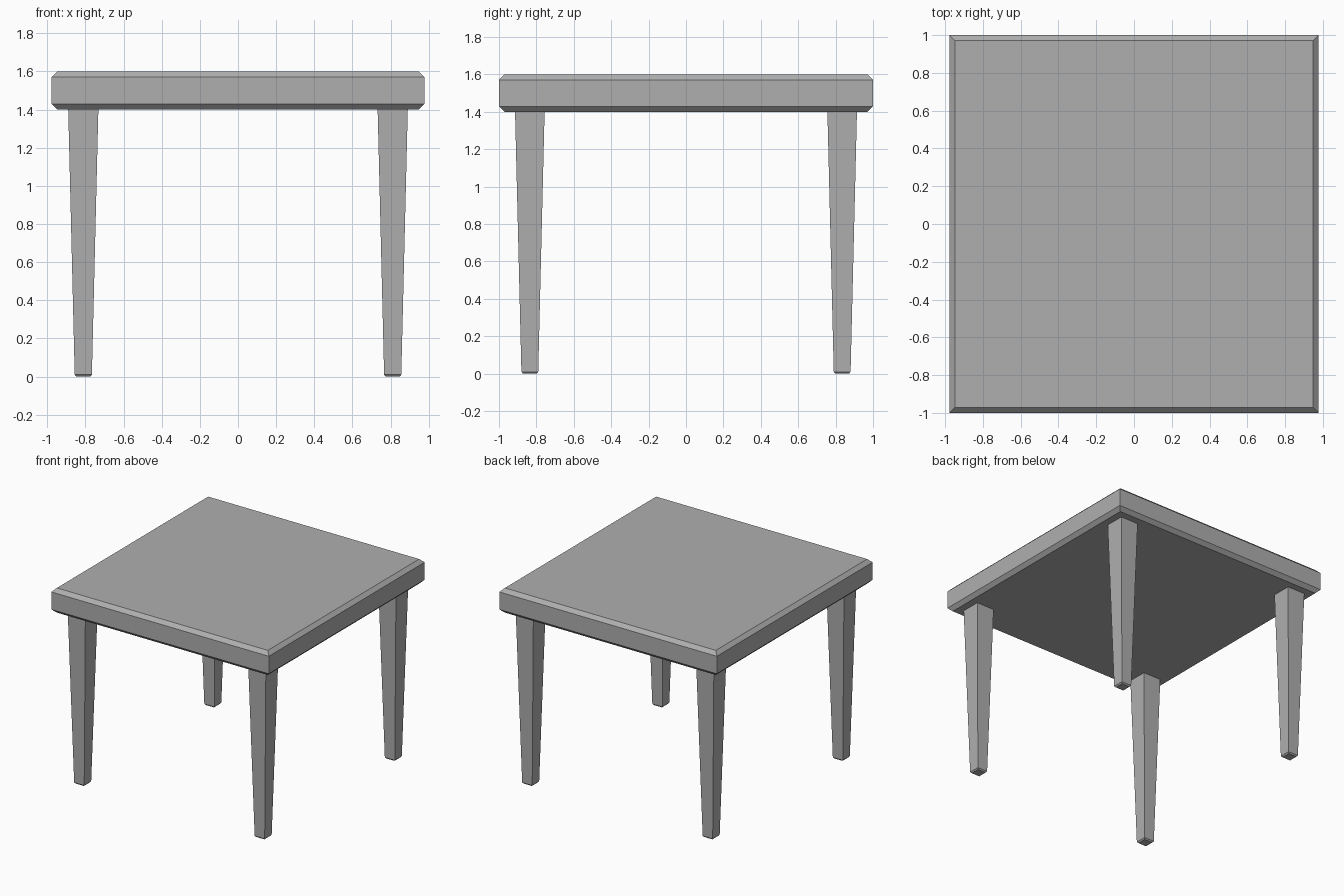
import bpy

if "Cube" in bpy.data.objects:
    bpy.data.objects.remove(bpy.data.objects["Cube"])

HALF_X, HALF_Y = 0.977, 1.0
TOP_Z, UNDER_Z, CHAMFER = 1.6, 1.40, 0.029

grey = bpy.data.materials.new("dark_grey")
grey.diffuse_color = (0.43, 0.43, 0.43, 1)
grey.use_nodes = True
grey.node_tree.nodes["Principled BSDF"].inputs["Base Color"].default_value = grey.diffuse_color


def square_loft(name, cx, cy, rings):
    """Stack rectangular rings (half_x, half_y, z) into a closed solid."""
    verts, faces = [], []
    for hx, hy, z in rings:
        verts += [(cx + sx * hx, cy + sy * hy, z)
                  for sx, sy in ((-1, -1), (1, -1), (1, 1), (-1, 1))]
    for r in range(len(rings) - 1):
        a, b = 4 * r, 4 * r + 4
        for i in range(4):
            j = (i + 1) % 4
            faces.append((a + i, a + j, b + j, b + i))
    faces.append((3, 2, 1, 0))
    n = len(verts)
    faces.append((n - 4, n - 3, n - 2, n - 1))
    mesh = bpy.data.meshes.new(name)
    mesh.from_pydata(verts, [], faces)
    mesh.materials.append(grey)
    obj = bpy.data.objects.new(name, mesh)
    bpy.context.collection.objects.link(obj)
    return obj


# Table top: slab with chamfered upper and lower rims
inner = (HALF_X - CHAMFER, HALF_Y - CHAMFER)
square_loft("table_top", 0, 0, [
    (*inner, UNDER_Z),
    (HALF_X, HALF_Y, UNDER_Z + CHAMFER),
    (HALF_X, HALF_Y, TOP_Z - CHAMFER),
    (*inner, TOP_Z),
])

# Four tapered legs with small chamfered feet
for side, x in (("left", -0.811), ("right", 0.811)):
    for end, y in (("front", -0.835), ("back", 0.835)):
        square_loft(f"{end}_{side}_leg", x, y, [
            (0.036, 0.036, 0.0),
            (0.045, 0.045, 0.01),
            (0.079, 0.079, UNDER_Z),
        ])
